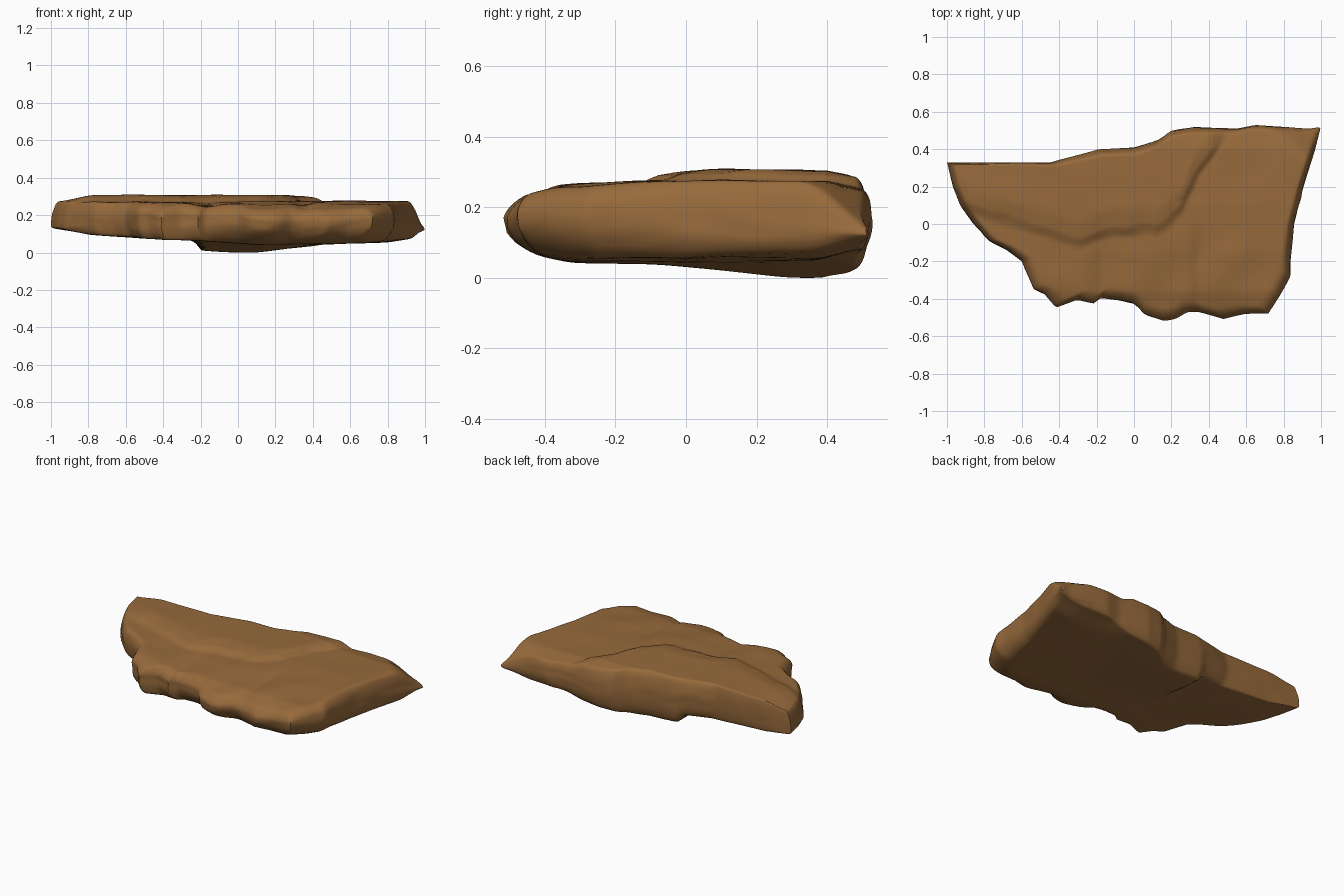
import bpy
import bmesh
import math
from mathutils import Vector, noise

default_cube = bpy.data.objects.get("Cube")
if default_cube:
    bpy.data.objects.remove(default_cube, do_unlink=True)

# Plan outline of the slab, counter-clockwise from the left tip
OUTLINE = [(-1, .33), (-.97, .2), (-.93, .1), (-.86, 0), (-.78, -.09), (-.68, -.14),
           (-.6, -.2), (-.54, -.35), (-.48, -.38), (-.42, -.45), (-.31, -.41),
           (-.22, -.43), (-.18, -.4), (-.08, -.41), (0, -.43), (.06, -.49), (.16, -.52),
           (.22, -.51), (.29, -.47), (.34, -.47), (.48, -.51), (.6, -.48), (.72, -.48),
           (.78, -.39), (.84, -.28), (.84, -.2), (.86, 0), (.91, .2), (.97, .4),
           (1, .52), (.94, .51), (.65, .53), (.55, .51), (.32, .52), (.2, .5),
           (.13, .45), (0, .41), (-.19, .4), (-.45, .33), (-.7, .33)]
# Front lip of the raised upper layer, as y over x
LIP = [(-1, .12), (-.75, .02), (-.5, -.05), (-.3, -.12), (-.1, -.05), (.12, -.05),
       (.25, .05), (.32, .22), (.42, .36), (.55, .6)]
# Height of the lower top layer over y, and of the underside over x
TOP_Y = [(-.52, .2), (-.46, .225), (-.36, .25), (-.15, .265), (.1, .27), (.4, .265), (.52, .24)]
UNDER_X = [(-1, .125), (-.8, .09), (-.5, .07), (-.2, .055), (.1, .035), (.5, .04), (.8, .05), (1, .08)]
CENTRE = Vector((.08, .05))
SEGMENTS = 260


def lerp_table(table, value):
    if value <= table[0][0]:
        return table[0][1]
    for (a, va), (b, vb) in zip(table, table[1:]):
        if value <= b:
            return va + (vb - va) * (value - a) / (b - a)
    return table[-1][1]


def ramp(low, high, value):
    t = min(1, max(0, (value - low) / (high - low)))
    return t * t * (3 - 2 * t)


def rough(x, y, z, scale):
    return noise.noise(Vector((x, y, z)) * scale)


def top_height(x, y):
    z = lerp_table(TOP_Y, y) - .035 * ramp(-.75, -1, x)
    # worn back left corner
    z -= .1 * ramp(1.22, 1.52, x + y)
    # raised layer with a ragged lip, fading out toward both ends
    lip = lerp_table(LIP, x) + .02 * rough(x, y, 0, 9)
    layer = ramp(lip - .02, lip + .05, y) * ramp(.55, .4, x)
    z += layer * (.018 + .014 * ramp(lip, lip + .15, y))
    # shallow gully and soft dents in the front part
    front = ramp(.1, -.2, y)
    z -= .012 * front * math.exp(-((x - .35) / .04) ** 2)
    z -= .012 * front * math.exp(-((x + .17) / .06) ** 2)
    return z + (.004 + .006 * front) * rough(x, y, 1, 5)


def under_height(x, y):
    z = lerp_table(UNDER_X, x) + .03 * ramp(-.3, -.5, y) * ramp(-.4, .1, x)
    # hanging ledge below the back edge
    z -= .05 * ramp(-.24, -.19, x) * ramp(-.15, .36, y) * ramp(.6, -.1, x)
    # underside lifts behind the ledge's far end
    z += .025 * ramp(.35, .5, y) * ramp(.4, .6, x)
    return z + .006 * rough(x, y, 3, 4)


def resample(points, count):
    pts = [Vector(p) for p in points]
    edges = list(zip(pts, pts[1:] + pts[:1]))
    total = sum((b - a).length for a, b in edges)
    result, walked, index = [], 0, 0
    for i in range(count):
        target = total * i / count
        while walked + (edges[index][1] - edges[index][0]).length < target:
            walked += (edges[index][1] - edges[index][0]).length
            index += 1
        a, b = edges[index]
        result.append(a.lerp(b, (target - walked) / (b - a).length))
    return result


def wall_point(p, turn):
    """Point on the rounded side wall, turn -1 at the bottom rim to 1 at the top."""
    away = p - CENTRE
    front = ramp(.1, -.4, p.y)
    right_front = front * ramp(-.4, .1, p.x)
    tip = ramp(-.75, -.95, p.x)
    side = ramp(.75, .95, p.x)
    widest = .5 + .15 * front - .4 * tip - .15 * side
    angle = turn * math.pi / 2
    rise = math.sin(angle)
    if turn < 0:
        level = widest * (1 + rise)
        inset = (.05 + .07 * right_front - .03 * tip) * (1 - math.cos(angle))
    else:
        level = widest + (1 - widest) * rise
        inset = (.045 + .025 * front) * (1 - math.cos(angle))
    # thin horizontal layers roughen the wall
    bed = abs(noise.noise(Vector((p.x * 4, p.y * 4, level * 4))))
    inset += .012 * bed * math.sin(math.pi * level)
    q = p - away.normalized() * inset
    low, high = under_height(q.x, q.y), top_height(q.x, q.y)
    return Vector((q.x, q.y, low + (high - low) * level))


def cover_ring(rim, fraction, height):
    ring = []
    for p in rim:
        q = CENTRE.lerp(p.xy, fraction)
        ring.append(Vector((q.x, q.y, height(q.x, q.y))))
    return ring


def build_slab():
    outline = resample(OUTLINE, SEGMENTS)
    steps = 16
    walls = [[wall_point(p, 2 * i / steps - 1) for p in outline] for i in range(steps + 1)]
    under = [cover_ring(walls[0], i / 30, under_height) for i in range(1, 30)]
    top = [cover_ring(walls[-1], i / 44, top_height) for i in range(43, 0, -1)]
    bm = bmesh.new()
    rings = [[bm.verts.new(co) for co in ring] for ring in under + walls + top]
    for low, high in zip(rings, rings[1:]):
        for i in range(SEGMENTS):
            j = (i + 1) % SEGMENTS
            bm.faces.new((low[i], low[j], high[j], high[i]))
    bm.faces.new(rings[0][::-1])
    bm.faces.new(rings[-1])
    bmesh.ops.recalc_face_normals(bm, faces=bm.faces)
    # rest the lowest point on the ground
    floor = min(v.co.z for v in bm.verts)
    bmesh.ops.translate(bm, verts=bm.verts, vec=(0, 0, -floor))
    mesh = bpy.data.meshes.new("rock_slab")
    bm.to_mesh(mesh)
    bm.free()
    return mesh


# Brown stone material
stone = bpy.data.materials.new("brown_stone")
stone.use_nodes = True
colour = (.31, .145, .045, 1)
stone.diffuse_color = colour
shader = stone.node_tree.nodes["Principled BSDF"]
shader.inputs["Base Color"].default_value = colour
shader.inputs["Roughness"].default_value = .9

# Slab object
slab = bpy.data.objects.new("rock_slab", build_slab())
bpy.context.collection.objects.link(slab)
slab.data.materials.append(stone)
bpy.context.view_layer.objects.active = slab
slab.select_set(True)
bpy.ops.object.shade_smooth_by_angle(angle=math.radians(45))
